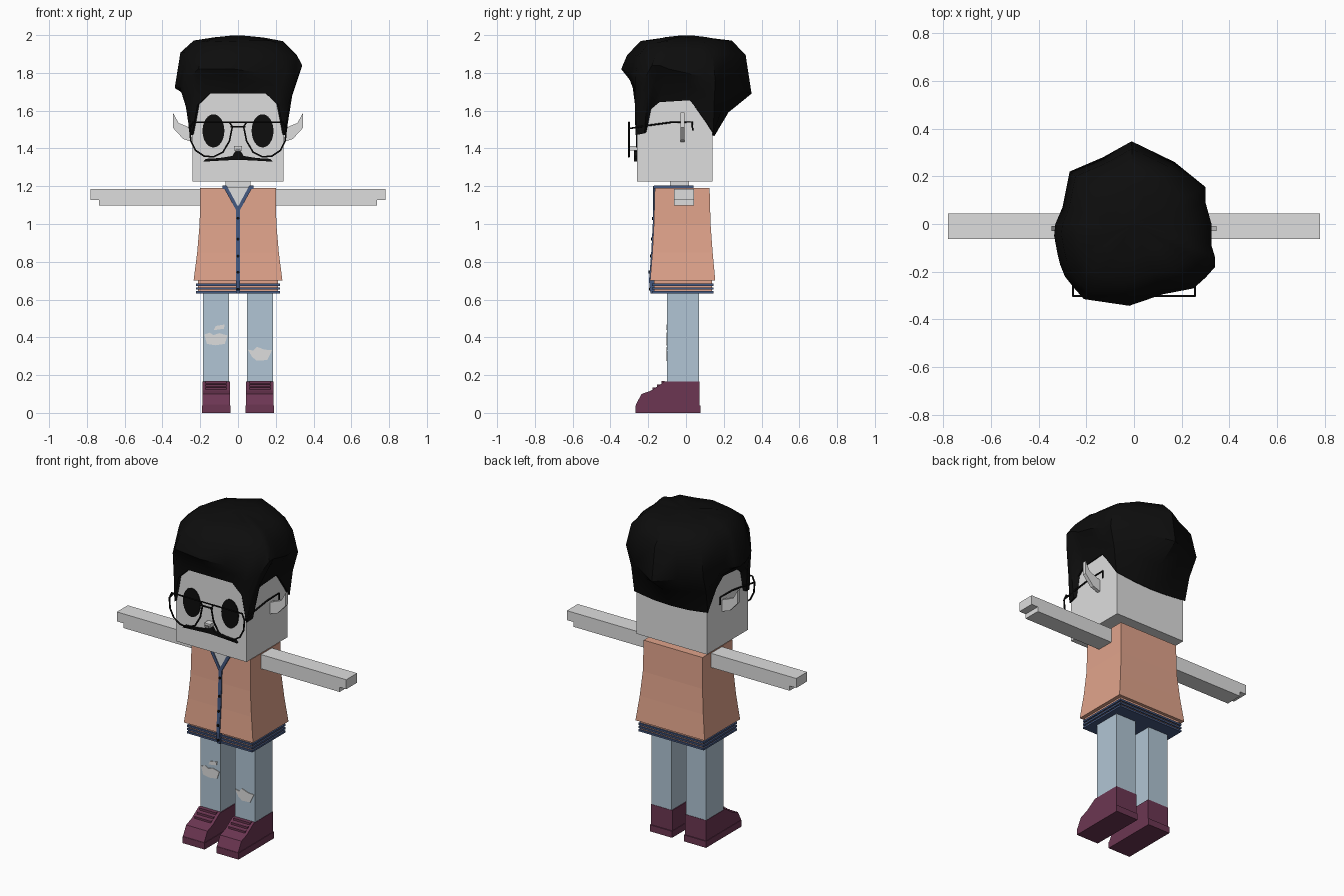
import bpy, bmesh, math, random
from mathutils import Vector

random.seed(4)
cube = bpy.data.objects.get("Cube")
if cube:
    bpy.data.objects.remove(cube, do_unlink=True)


def material(name, r, g, b):
    m = bpy.data.materials.new(name)
    m.use_nodes = True
    m.diffuse_color = (r, g, b, 1)
    m.node_tree.nodes["Principled BSDF"].inputs["Base Color"].default_value = (r, g, b, 1)
    return m


SKIN = material("pale_grey", .73, .73, .73)
SALMON = material("salmon", .75, .37, .26)
NAVY = material("navy_blue", .06, .1, .22)
DENIM = material("light_denim", .44, .56, .66)
MAROON = material("maroon", .15, .037, .085)
BLACK = material("black", .004, .004, .004)
GREY = material("mid_grey", .25, .25, .25)


def loft(name, rings, mat):
    """Bridge rings of equal length and cap both ends."""
    bm = bmesh.new()
    loops = [[bm.verts.new(p) for p in ring] for ring in rings]
    n = len(loops[0])
    for a, b in zip(loops, loops[1:]):
        for i in range(n):
            j = (i + 1) % n
            bm.faces.new((a[i], a[j], b[j], b[i]))
    bm.faces.new(loops[0])
    bm.faces.new(loops[-1])
    bmesh.ops.recalc_face_normals(bm, faces=bm.faces)
    mesh = bpy.data.meshes.new(name)
    bm.to_mesh(mesh)
    bm.free()
    mesh.materials.append(mat)
    obj = bpy.data.objects.new(name, mesh)
    bpy.context.collection.objects.link(obj)
    return obj


def rect(x0, x1, y0, y1, z):
    return [(x0, y0, z), (x1, y0, z), (x1, y1, z), (x0, y1, z)]


def box(name, x, y, z, mat):
    return loft(name, [rect(*x, *y, h) for h in z], mat)


def plate(name, pts, y, mat, s=1):
    """Front-facing outline (x, z) extruded along y."""
    return loft(name, [[(s * px, d, pz) for px, pz in pts] for d in y], mat)


def oval(cx, cz, rx, rz, n=24):
    turn = [math.tau * i / n for i in range(n)]
    return [(cx + rx * math.cos(t), cz + rz * math.sin(t)) for t in turn]


def wire(name, pts, radius, mat, closed=False):
    cu = bpy.data.curves.new(name, "CURVE")
    cu.dimensions = "3D"
    cu.bevel_depth = radius
    cu.bevel_resolution = 1
    sp = cu.splines.new("POLY")
    sp.points.add(len(pts) - 1)
    for p, co in zip(sp.points, pts):
        p.co = (*co, 1)
    sp.use_cyclic_u = closed
    cu.materials.append(mat)
    obj = bpy.data.objects.new(name, cu)
    bpy.context.collection.objects.link(obj)
    return obj


# Head, neck and face
box("head", (-.24, .24), (-.26, .14), (1.225, 1.72), SKIN)
box("neck", (-.065, .065), (-.085, .015), (1.15, 1.23), SKIN)
box("nose", (-.02, .02), (-.3, -.255), (1.388, 1.412), SKIN)
box("nose_ring", (-.012, .012), (-.304, -.299), (1.385, 1.4), GREY)
half = [(.015, 1.385), (.03, 1.36), (.1, 1.349), (.17, 1.345), (.185, 1.33), (.1, 1.335)]
outline = [(0, 1.39)] + half + [(0, 1.34)] + [(-x, z) for x, z in reversed(half)]
plate("moustache", outline, (-.275, -.258), BLACK)

# Glasses, eyes and ears
lens = [(.03, 1.515), (.045, 1.538), (.24, 1.538), (.255, 1.5), (.25, 1.44),
        (.225, 1.39), (.18, 1.36), (.13, 1.355), (.08, 1.38), (.045, 1.44)]
ear = [(.23, 1.43), (.29, 1.45), (.345, 1.51), (.345, 1.59), (.315, 1.535), (.23, 1.5)]
for s, side in ((1, "left"), (-1, "right")):
    plate(side + "_eye", oval(.13, 1.493, .058, .088), (-.266, -.258), BLACK, s)
    plate(side + "_ear", ear, (-.03, -.008), SKIN, s)
    wire(side + "_lens_rim", [(s * x, -.302, z) for x, z in lens], .005, BLACK, True)
    temple = [(-.302, 1.505), (-.2, 1.522), (-.08, 1.538), (.033, 1.54), (.035, 1.495)]
    wire(side + "_temple", [(s * .256, y, z) for y, z in temple], .005, BLACK)
wire("glasses_bridge", [(-.04, -.302, 1.515), (.04, -.302, 1.515)], .005, BLACK)
wire("glasses_brow_bar", [(-.05, -.302, 1.538), (.05, -.302, 1.538)], .004, BLACK)

# Hair: hairline on the head, a bulging widest ring, then a rounded crown
hairline = [(0, -.27, 1.69), (.15, -.27, 1.69), (.215, -.27, 1.63), (.245, -.268, 1.47),
            (.255, -.22, 1.48), (.25, -.19, 1.605), (.25, -.14, 1.645), (.25, .02, 1.655),
            (.25, .06, 1.605), (.25, .145, 1.485), (.12, .15, 1.47), (0, .15, 1.465)]
wide_left = [(-.02, -.343, 1.82), (.12, -.295, 1.8), (.25, -.27, 1.78), (.3, -.225, 1.76),
             (.34, -.18, 1.84), (.34, -.14, 1.84), (.325, -.09, 1.82), (.325, 0, 1.8),
             (.3, .09, 1.78), (.3, .155, 1.76), (.17, .26, 1.72), (-.01, .347, 1.69)]
wide_right = [(-.21, -.315, 1.82), (-.25, -.27, 1.78), (-.29, -.22, 1.74), (-.31, -.17, 1.73),
              (-.32, -.13, 1.72), (-.335, -.05, 1.72), (-.33, 0, 1.73), (-.3, .07, 1.74),
              (-.27, .22, 1.74), (-.13, .28, 1.71)]
low = [Vector(p) for p in hairline]
low += [Vector((-p.x, p.y, p.z)) for p in reversed(low[1:-1])]
wide = [Vector(p) for p in wide_left + wide_right[::-1]]
inner = [Vector((p.x * .9, (p.y + .06) * .9 - .06, p.z + .01)) for p in low]
middle = []
for a, b in zip(low, wide):
    flat = a.lerp(b, .38)
    middle.append(Vector((flat.x, flat.y, a.z + (b.z - a.z) * .56)))
rings = [inner, low, middle, wide]
for scale, height, wobble in ((.91, 1.9, .012), (.7, 1.965, .008), (.4, 1.986, .004), (.08, 1.998, .001)):
    rings.append([Vector((p.x * scale, p.y * scale, height + random.uniform(-wobble, wobble)))
                  for p in wide])
hair = loft("hair", rings, BLACK)
bpy.context.view_layer.objects.active = hair
hair.select_set(True)
bpy.ops.object.shade_smooth_by_angle(angle=math.radians(40))
hair.select_set(False)

# Cardigan body, flaring towards the hem
body = [(1.19, .2, -.165, .125), (1, .203, -.17, .13), (.85, .216, -.178, .141), (.7, .235, -.19, .155)]
loft("cardigan", [rect(-w, w, f, b, z) for z, w, f, b in body], SALMON)
box("hem", (-.213, .213), (-.17, .137), (.634, .702), SALMON)
for i in range(3):
    z = .633 + i * .02
    box(f"hem_stripe_{i + 1}", (-.222, .222), (-.179, .146), (z, z + .011), NAVY)

# Placket, buttons, neckline and collar
front = [(1.09, -.173), (1, -.176), (.85, -.184), (.7, -.196), (.632, -.188)]
loft("placket", [rect(-.011, .011, y, y + .03, z) for z, y in front], NAVY)
for i, (z, y) in enumerate(((1.03, -.175), (.92, -.18), (.83, -.186), (.745, -.193), (.655, -.192))):
    plate(f"button_{i + 1}", oval(0, z, .008, .008, 8), (y - .005, y + .006), BLACK)
plate("chest", [(-.06, 1.192), (.06, 1.192), (0, 1.08)], (-.171, -.163), SKIN)
for s, side in ((1, "left"), (-1, "right")):
    edge = [(.058, 1.2), (.08, 1.2), (.011, 1.075), (0, 1.075), (0, 1.092)]
    plate(side + "_neckline", edge, (-.175, -.162), NAVY, s)
    box(side + "_collar", sorted((s * .06, s * .083)), (-.17, .04), (1.185, 1.203), NAVY)
box("back_collar", (-.083, .083), (.018, .04), (1.185, 1.203), NAVY)

# Arms, legs and shoes
shoe = [(-.265, 0), (-.265, .045), (-.235, .1), (-.185, .118), (-.115, .165), (.072, .165), (.072, 0)]
for s, side in ((1, "left"), (-1, "right")):
    arm = [(.19, 1.185), (.78, 1.185), (.78, 1.127), (.735, 1.127), (.735, 1.098), (.19, 1.098)]
    plate(side + "_arm", arm, (-.063, .043), SKIN, s)
    box(side + "_leg", sorted((s * .048, s * .186)), (-.1, .07), (.15, .64), DENIM)
    loft(side + "_shoe", [[(s * x, y, z) for y, z in shoe] for x in (.043, .188)], MAROON)
    box(side + "_sole", sorted((s * .04, s * .191)), (-.267, .078), (0, .04), MAROON)
    for i in range(3):
        y, z = -.178 + i * .024, .122 + i * .017
        box(f"{side}_lace_{i + 1}", sorted((s * .06, s * .172)), (y, y + .016), (z - .02, z + .012), MAROON)

# Torn denim patches
rips = {
    "right_knee_rip": [(-.178, .415), (-.15, .425), (-.13, .412), (-.1, .422), (-.055, .41),
                       (-.07, .365), (-.12, .358), (-.165, .365)],
    "right_thigh_rip": [(-.128, .438), (-.118, .46), (-.07, .468), (-.075, .445)],
    "left_knee_rip": [(.052, .335), (.08, .33), (.1, .35), (.14, .335), (.18, .332),
                      (.155, .28), (.1, .276), (.075, .295)]}
for name, pts in rips.items():
    plate(name, pts, (-.104, -.098), SKIN)
